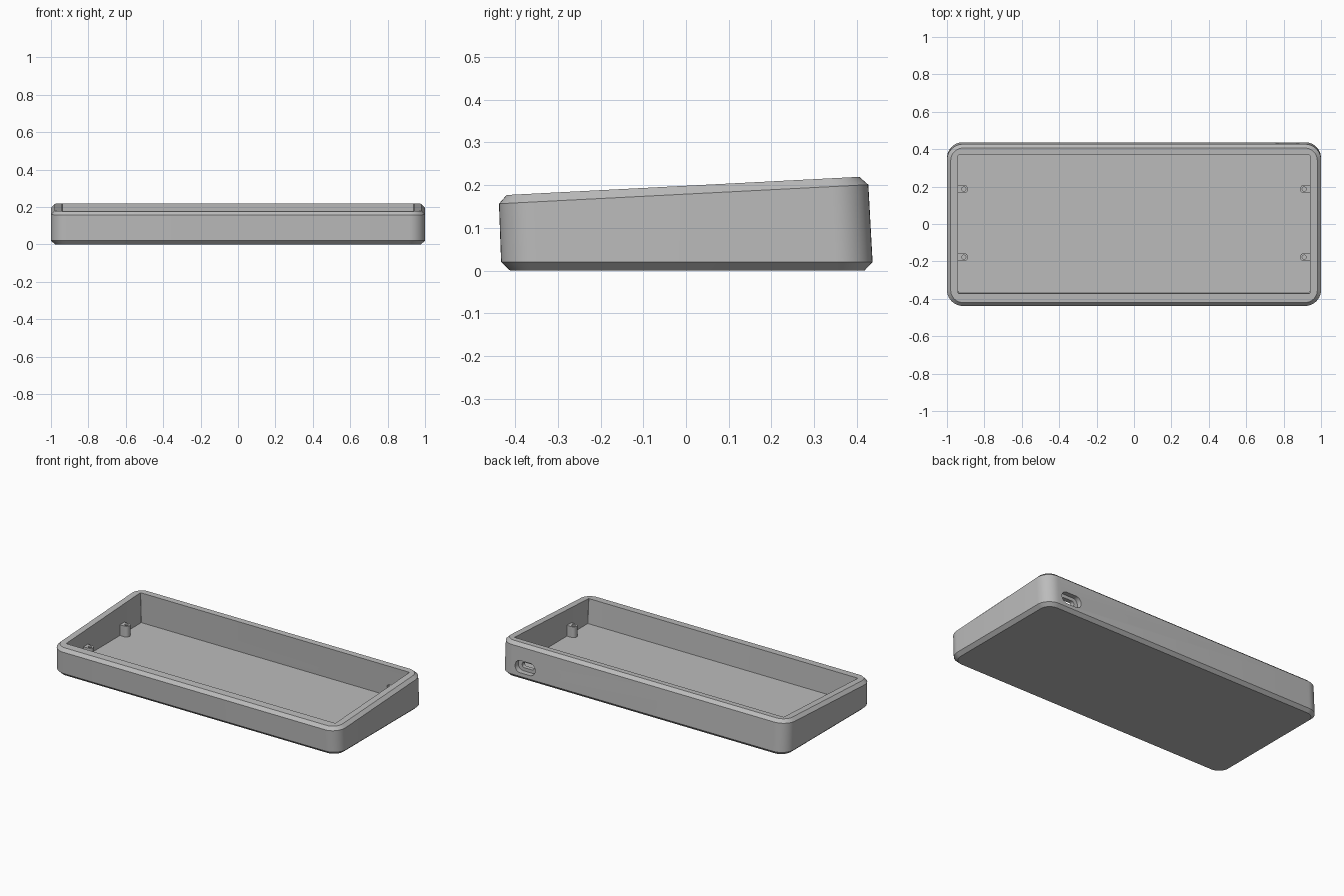
import bpy
import bmesh
from math import cos, sin, pi
from mathutils import Matrix

cube = bpy.data.objects.get("Cube")
if cube:
    bpy.data.objects.remove(cube)

grey = bpy.data.materials.new("plain grey")
grey.use_nodes = True
colour = (0.5, 0.5, 0.5, 1)
grey.diffuse_color = colour
grey.node_tree.nodes["Principled BSDF"].inputs["Base Color"].default_value = colour

SEG = 10          # steps per rounded corner
TILT = 0.0515     # slope of the rim
FLOOR = 0.025


def rounded(x0, x1, y0, y1, r_right, r_left=None):
    """Counter-clockwise outline of a rectangle with rounded corners."""
    r_left = r_right if r_left is None else r_left
    pts = []
    corners = [(x1, y1, r_right, -1, -1), (x0, y1, r_left, 1, -1),
               (x0, y0, r_left, 1, 1), (x1, y0, r_right, -1, 1)]
    for k, (x, y, r, sx, sy) in enumerate(corners):
        for i in range(SEG + 1):
            a = (k + i / SEG) * pi / 2
            pts.append((x + sx * r + r * cos(a), y + sy * r + r * sin(a)))
    return pts


def loft(name, rings):
    """Skin a stack of equal-count rings and cap both ends."""
    bm = bmesh.new()
    loops = [[bm.verts.new(p) for p in ring] for ring in rings]
    n = len(loops[0])
    for a, b in zip(loops, loops[1:]):
        for i in range(n):
            j = (i + 1) % n
            bm.faces.new((a[i], a[j], b[j], b[i]))
    bm.faces.new(loops[0][::-1])
    bm.faces.new(loops[-1])
    bmesh.ops.remove_doubles(bm, verts=bm.verts, dist=1e-5)
    bmesh.ops.recalc_face_normals(bm, faces=bm.faces)
    mesh = bpy.data.meshes.new(name)
    bm.to_mesh(mesh)
    bm.free()
    obj = bpy.data.objects.new(name, mesh)
    bpy.context.collection.objects.link(obj)
    mesh.materials.append(grey)
    return obj


def select(obj):
    bpy.ops.object.select_all(action='DESELECT')
    obj.select_set(True)
    bpy.context.view_layer.objects.active = obj


def cut(obj, cutter):
    mod = obj.modifiers.new("cut", 'BOOLEAN')
    mod.operation = 'DIFFERENCE'
    mod.solver = 'EXACT'
    mod.object = cutter
    select(obj)
    bpy.ops.object.modifier_apply(modifier=mod.name)
    bpy.data.objects.remove(cutter)


def smooth(obj):
    select(obj)
    bpy.ops.object.shade_smooth_by_angle(angle=pi / 6)


def ring(half_x, y0, y1, r, z, slope=0.0):
    return [(x, y, z + slope * y) for x, y in rounded(-half_x, half_x, y0, y1, r)]


# Tray shell: wedge outside with chamfered edges, leaning walls, flat floor
tray = loft("tray", [
    ring(0.978, -0.412, 0.418, 0.066, 0),
    ring(1.0, -0.433, 0.437, 0.085, 0.02),
    ring(1.0, -0.438, 0.427, 0.085, 0.179, TILT),
    ring(0.98, -0.42, 0.406, 0.066, 0.1985, TILT),
    ring(0.94, -0.372, 0.369, 0.004, 0.1985, TILT),
    ring(0.94, -0.363, 0.378, 0.004, FLOOR),
])


# Cable port: shallow pocket with a narrower slot through the back wall
def port_cutter(width, height, y0, y1):
    outline = rounded(-width / 2, width / 2, -height / 2, height / 2, height / 2 - 0.001)
    obj = loft("port_cutter", [[(x, y, z) for x, y in outline] for z in (-y1, -y0)])
    obj.hide_render = True
    obj.data.transform(Matrix.Translation((0.82, 0, 0.08)) @ Matrix.Rotation(pi / 2, 4, 'X'))
    return obj


cut(tray, port_cutter(0.14, 0.075, 0.402, 0.5))
cut(tray, port_cutter(0.085, 0.034, 0.33, 0.45))
smooth(tray)

# Screw posts: round-nosed lugs on the end walls, each with a screw hole
for side, side_name in ((-1, "right"), (1, "left")):
    for y, end_name in ((-0.177, "front"), (0.187, "back")):
        lug = rounded(-0.035, 0.022, -0.022, 0.022, 0.0219, 0.001)
        hole = rounded(-0.011, 0.011, -0.011, 0.011, 0.011)
        post = loft(f"screw_post_{end_name}_{side_name}",
                    [[(px, py, z) for px, py in lug] for z in (FLOOR - 0.005, 0.093)])
        bore = loft("bore_cutter", [[(px, py, z) for px, py in hole] for z in (0.04, 0.12)])
        bore.hide_render = True
        cut(post, bore)
        turn = Matrix.Rotation(pi if side > 0 else 0, 4, 'Z')
        post.data.transform(Matrix.Translation((side * 0.91, y, 0)) @ turn)
        smooth(post)
